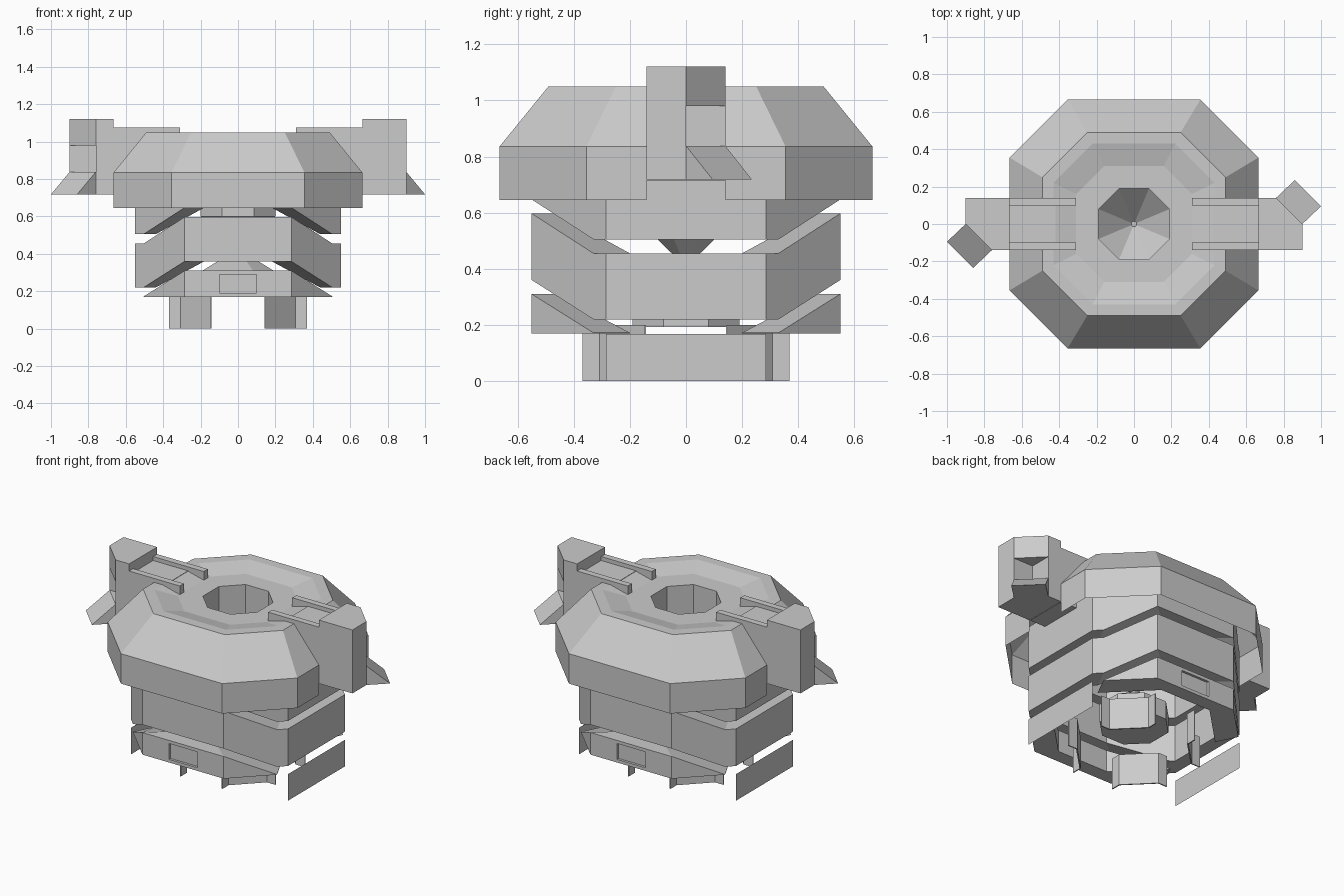
import bpy, bmesh

if "Cube" in bpy.data.objects:
    bpy.data.objects.remove(bpy.data.objects["Cube"])


def make(name, verts, faces):
    me = bpy.data.meshes.new(name)
    me.from_pydata(verts, [], faces)
    bm = bmesh.new()
    bm.from_mesh(me)
    bmesh.ops.recalc_face_normals(bm, faces=bm.faces)
    bm.to_mesh(me)
    bm.free()
    ob = bpy.data.objects.new(name, me)
    bpy.context.collection.objects.link(ob)
    return ob


def loft(name, sections, loop=True, sheet=False):
    """Join equal cross-sections, round a loop or capped at the ends; a sheet leaves them open."""
    n, m = len(sections), len(sections[0])
    faces = []
    for i in range(n if loop else n - 1):
        for j in range(m - 1 if sheet else m):
            k, l = (i + 1) % n, (j + 1) % m
            faces.append((i * m + j, k * m + j, k * m + l, i * m + l))
    if not loop:
        faces += [tuple(range(m)), tuple(range((n - 1) * m, n * m))]
    return make(name, [p for s in sections for p in s], faces)


def octagon(a, c, z):
    return [(a, c, z), (c, a, z), (-c, a, z), (-a, c, z),
            (-a, -c, z), (-c, -a, z), (c, -a, z), (a, -c, z)]


def prism(name, plan, z0, z1):
    return loft(name, [[(x, y, z) for x, y in plan] for z in (z0, z1)], loop=False)


def box(name, x0, x1, y0, y1, z0, z1):
    return prism(name, [(x0, y0), (x1, y0), (x1, y1), (x0, y1)], z0, z1)


def flip(sections, sx, sy):
    return [[(sx * x, sy * y, z) for x, y, z in s] for s in sections]


# Faceted cap shell with a shallow dish and a central hole, open underneath
cap_profile = [(.19, .08, .65), (.19, .08, 1.02), (.31, .16, 1.02), (.43, .22, 1.05),
               (.49, .25, 1.05), (.665, .355, .835)]
loft("cap", list(zip(*[octagon(*p) for p in cap_profile])), sheet=True)

# Cap wall, stepped up under the arms
half = [(.665, -.14, .715), (.665, .14, .715), (.665, .14, .645), (.665, .355, .645),
        (.355, .665, .645), (-.355, .665, .645), (-.665, .355, .645), (-.665, .14, .645)]
wall = half + [(-x, -y, z) for x, y, z in half]
loft("cap_wall", [[(x, y, z), (x, y, .835)] for x, y, z in wall], sheet=True)

# Folded octagonal rings: high at front and back, low at the sides
OUT = [(.55, .285), (.505, .33), (.285, .55)]
INN = [(.46, .18), (.44, .20), (.18, .46)]


def ring_sections(lo, hi):
    """Four-point sections in one quadrant; lo and hi are (bottom, top)."""
    res = []
    for (ox, oy), (ix, iy), (b, t) in zip(OUT, INN, (lo, lo, hi)):
        res.append([(ox, oy, b), (ox, oy, t), (ix, iy, t), (ix, iy, b)])
    return res


for name, lo, hi in (("middle_ring", (.22, .455), (.36, .597)),
                     ("upper_ring", (.505, .78), (.647, .92))):
    q = ring_sections(lo, hi)
    loft(name, q + flip(q[::-1], -1, 1) + flip(q, -1, -1) + flip(q[::-1], 1, -1))

# Lowest ring: front and back wedges with recessed panels, and side skirts
q = ring_sections((.17, .172), (.17, .31))[1:]
for s in (-1, 1):
    wedge = loft("lower_wedge", flip(q + flip(q[::-1], -1, 1), 1, s), loop=False)
    cutter = box("panel_cutter", -.1, .1, *sorted((s * .535, s * .6)), .19, .29)
    cutter.hide_render = True
    cutter.hide_viewport = True
    mod = wedge.modifiers.new("panel_recess", "BOOLEAN")
    mod.operation = "DIFFERENCE"
    mod.object = cutter
    make("side_skirt", [(s * .55, -.285, 0), (s * .55, .285, 0),
                        (s * .55, .285, .168), (s * .55, -.285, .168)], [(0, 1, 2, 3)])

# Central core: base pedestal pinched to a waist, and a funnel under the hole
loft("core_base", [octagon(.19, .08, .193), octagon(.19, .08, .31),
                   octagon(.012, .005, .42)], loop=False)
funnel = [octagon(.19, .08, .66), octagon(.19, .08, .60), octagon(.004, .002, .41),
          octagon(.20, .085, .60), octagon(.20, .085, .66)]
loft("core_funnel", list(zip(*funnel)))

# Channel-shaped legs on the diagonals
path = [(.150, .368), (.150, .308), (.308, .150), (.368, .150)]
back = [(.143, .368), (.143, .304), (.304, .143), (.368, .143)]
for sx in (-1, 1):
    for sy in (-1, 1):
        prism("leg", [(sx * x, sy * y) for x, y in path + back[::-1]], 0, .2)

# Side arms, the second turned half a turn from the first
full = [(.665, -.14), (.9, -.14), (.9, 0), (.76, .14), (.665, .14)]
recess = [(.665, -.14), (.9, -.14), (.9, 0), (.76, 0), (.76, .14), (.665, .14)]
for s in (1, -1):
    def turn(plan):
        return [(s * x, s * y) for x, y in plan]

    prism("arm_foot", turn(full), .718, .838)
    prism("arm_recess", turn(recess), .838, .98)
    prism("arm_head", turn(full), .98, 1.12)
    prism("arm_bridge", turn([(.42, -.14), (.665, -.14), (.665, .14), (.42, .14)]), .718, 1.05)
    for y0, y1 in ((-.14, -.1), (.1, .14)):
        prism("rail", turn([(.31, y0), (.665, y0), (.665, y1), (.31, y1)]), 1.0, 1.075)
    # sloping chute lip below the recess
    lip = [[(.9, 0, .838), (.9, 0, .718), (1.0, .095, .718)],
           [(.76, .14, .838), (.76, .14, .718), (.86, .235, .718)]]
    loft("chute_lip", flip(lip, s, s), loop=False)
